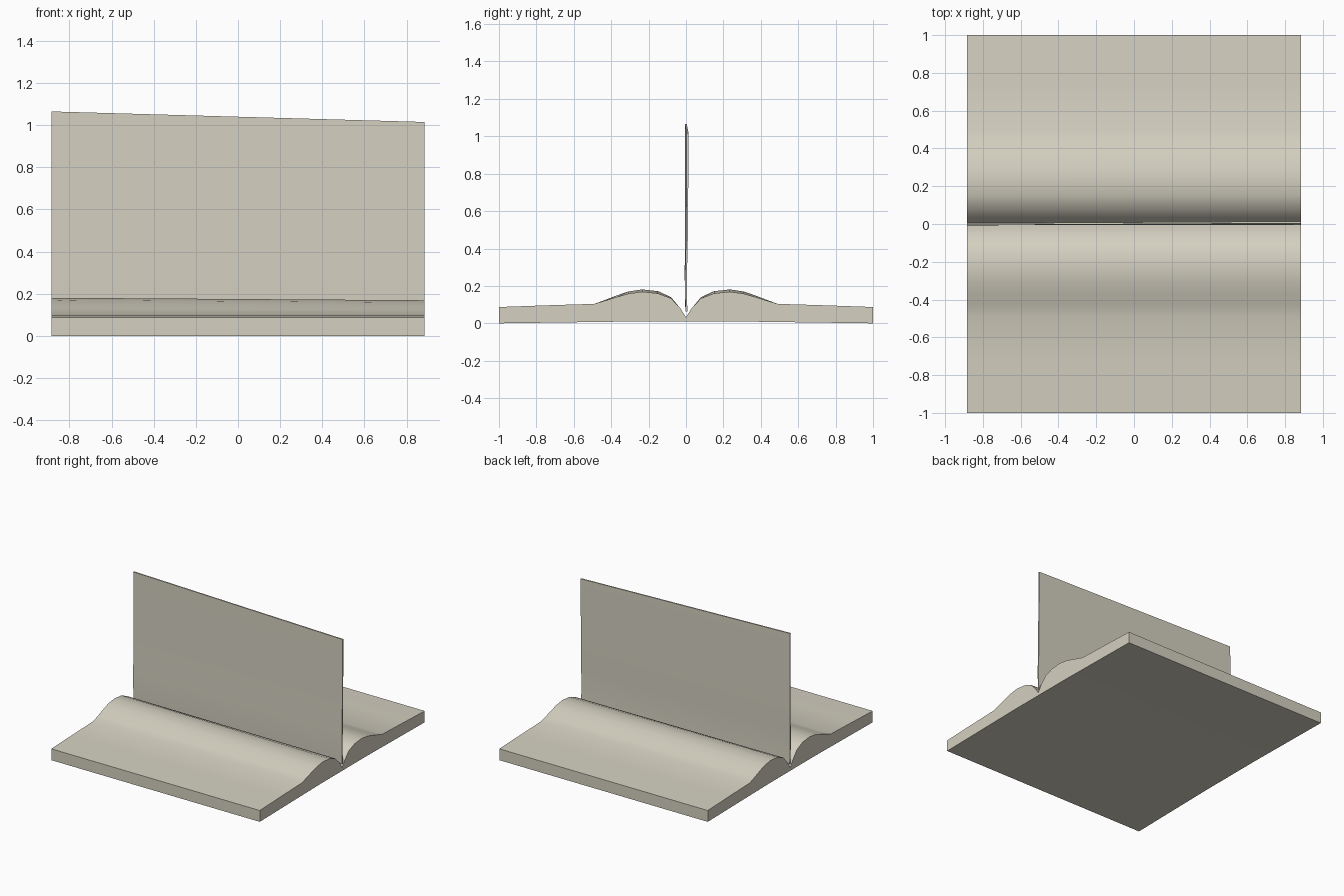
import bpy, bmesh, math

if "Cube" in bpy.data.objects:
    bpy.data.objects.remove(bpy.data.objects["Cube"])

W = 0.885  # half width along x

paper = bpy.data.materials.new("warm_paper")
paper.diffuse_color = (0.66, 0.63, 0.53, 1)
paper.use_nodes = True
paper.node_tree.nodes["Principled BSDF"].inputs["Base Color"].default_value = paper.diffuse_color


def loft(name, left, right, angle):
    """Join two matching (y, z) outlines at the left and right ends."""
    bm = bmesh.new()
    a = [bm.verts.new((-W, y, z)) for y, z in left]
    b = [bm.verts.new((W, y, z)) for y, z in right]
    n = len(a)
    for i in range(n):
        j = (i + 1) % n
        bm.faces.new((a[i], a[j], b[j], b[i]))
    bm.faces.new(a[::-1])
    bm.faces.new(b)
    bmesh.ops.recalc_face_normals(bm, faces=bm.faces)
    me = bpy.data.meshes.new(name)
    bm.to_mesh(me)
    bm.free()
    ob = bpy.data.objects.new(name, me)
    bpy.context.collection.objects.link(ob)
    me.materials.append(paper)
    bpy.ops.object.select_all(action='DESELECT')
    ob.select_set(True)
    bpy.context.view_layer.objects.active = ob
    bpy.ops.object.shade_smooth_by_angle(angle=math.radians(angle))
    return ob


# Open page block: mirrored humps either side of a central gutter
half = [(1, 0.087), (0.75, 0.096), (0.49, 0.104), (0.43, 0.126), (0.37, 0.149),
        (0.31, 0.17), (0.235, 0.181), (0.15, 0.172), (0.08, 0.14), (0.03, 0.08)]


def block(drop):
    # the hump is a little lower at one end
    side = [(y, z - drop * max(0, min(1, (z - 0.104) / 0.066)) if y < 0.5 else z)
            for y, z in half]
    top = side + [(0, 0.033)] + [(-y, z) for y, z in reversed(side)]
    base = [(-1, 0), (-0.27, 0.01), (0.27, 0.01), (1, 0)]
    return top + base


loft("page_block", block(0), block(0.012), 40)


# Upright leaf: thin, gently curved sheet, shorter at the right end
def leaf(shift, top):
    rows = [(0.001, 0.062), (-0.001, 0.13), (-0.002, 0.21), (-0.002, 0.3),
            (0, 0.4), (0.001, 0.55), (0.001, top)]
    front = [(y - 0.004 + shift * min(1, z), z) for y, z in rows]
    back = [(y + 0.010, z) for y, z in front]
    return front + back[::-1]


loft("upright_leaf", leaf(-0.003, 1.065), leaf(0.007, 1.015), 40)
